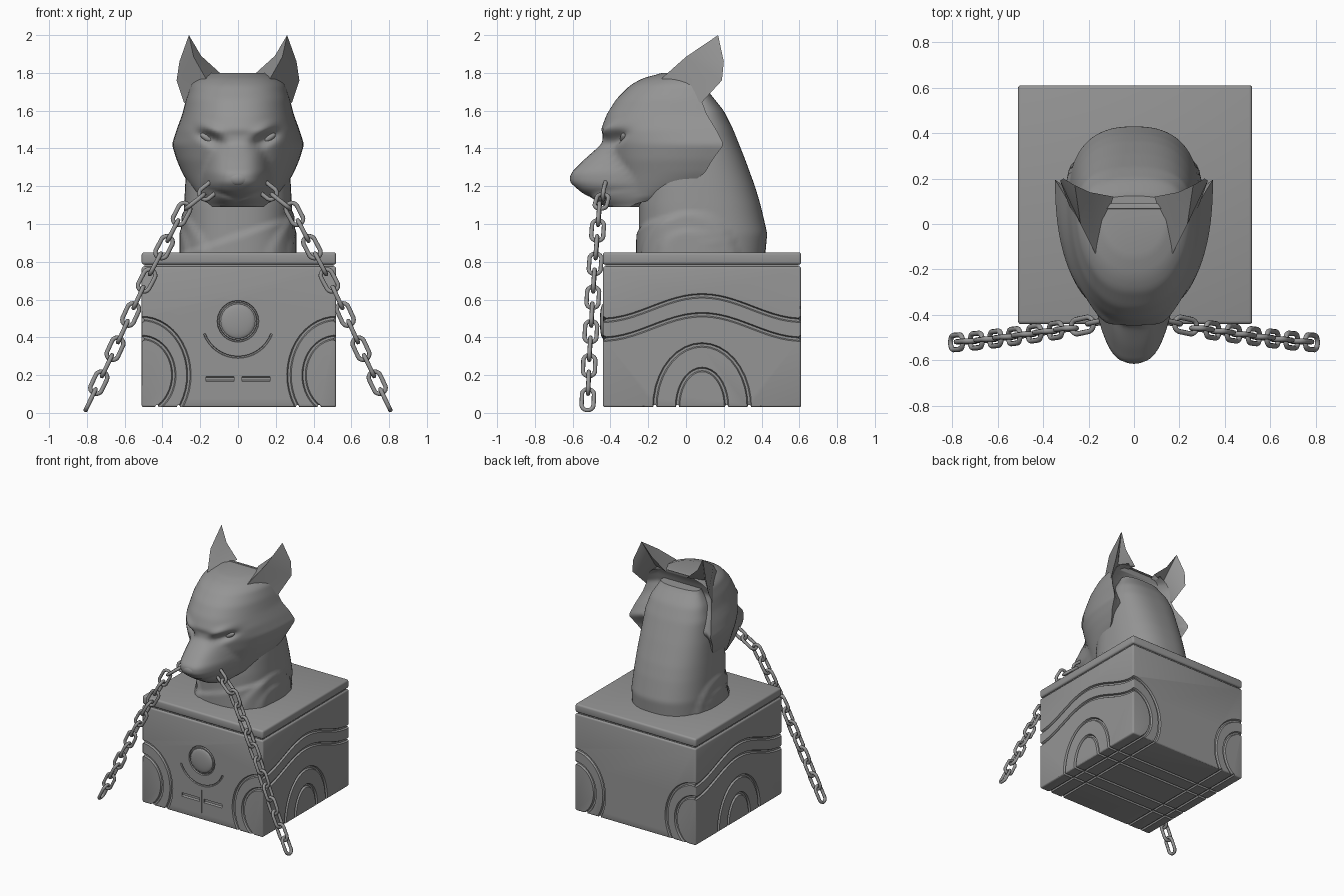
import bpy, bmesh, math
from mathutils import Vector, Matrix

if "Cube" in bpy.data.objects:
    bpy.data.objects.remove(bpy.data.objects["Cube"])

stone = bpy.data.materials.new("grey_stone")
stone.use_nodes = True
stone.diffuse_color = (0.3, 0.3, 0.3, 1)
stone.node_tree.nodes["Principled BSDF"].inputs["Base Color"].default_value = (0.3, 0.3, 0.3, 1)


def finish(name, bm, angle=40):
    bmesh.ops.recalc_face_normals(bm, faces=bm.faces)
    mesh = bpy.data.meshes.new(name)
    bm.to_mesh(mesh)
    bm.free()
    mesh.materials.append(stone)
    ob = bpy.data.objects.new(name, mesh)
    bpy.context.collection.objects.link(ob)
    smooth(ob, angle)
    return ob


def smooth(ob, angle):
    bpy.ops.object.select_all(action='DESELECT')
    ob.select_set(True)
    bpy.context.view_layer.objects.active = ob
    bpy.ops.object.shade_smooth_by_angle(angle=math.radians(angle))


def skin(bm, rings, closed=False):
    """Quads between rings of points, capped or joined end to end."""
    rows = [[bm.verts.new(p) for p in ring] for ring in rings]
    n = len(rows[0])
    for a, b in zip(rows, rows[1:] + (rows[:1] if closed else [])):
        for i in range(n):
            bm.faces.new((a[i], a[(i + 1) % n], b[(i + 1) % n], b[i]))
    if not closed:
        bm.faces.new(rows[0])
        bm.faces.new(rows[-1])


def sample(table, z, soft=0.012):
    """Softened linear lookup in rows that start with a height."""
    def at(h):
        h = min(max(h, table[0][0]), table[-1][0])
        for lo, hi in zip(table, table[1:]):
            if h <= hi[0]:
                t = (h - lo[0]) / (hi[0] - lo[0])
                return [p + (q - p) * t for p, q in zip(lo[1:], hi[1:])]
    return [sum(v) / 3 for v in zip(at(z - soft), at(z), at(z + soft))]


def step(value, width=0.025):
    t = min(max(value / width + 0.5, 0), 1)
    return t * t * (3 - 2 * t)


def spow(v, e):
    return math.copysign(abs(v) ** e, v)


def span(a, b, n):
    return [a + (b - a) * i / n for i in range(n + 1)]


# --- Plinth: body, recessed seam and lid ---
MID = Vector((0.005, 0.085))
HALF = Vector((0.515, 0.525))


def block(name, z0, z1, inset, bevel):
    bm = bmesh.new()
    bmesh.ops.create_cube(bm, size=1)
    for v in bm.verts:
        v.co = (MID.x + v.co.x * 2 * (HALF.x - inset), MID.y + v.co.y * 2 * (HALF.y - inset),
                z0 + (v.co.z + 0.5) * (z1 - z0))
    bmesh.ops.bevel(bm, geom=bm.edges[:], offset=bevel, segments=3, profile=0.5, affect='EDGES')
    return finish(name, bm, 30)


body = block("plinth_body", 0.03, 0.775, 0, 0.012)
block("plinth_seam", 0.7, 0.82, 0.014, 0.002)
block("plinth_lid", 0.785, 0.85, 0, 0.014)


def groove(points, normal, half=0.012, depth=0.013, closed=False):
    """Cuts a tapered channel along a path on a plinth face."""
    pts, n = [Vector(p) for p in points], Vector(normal)
    rings = []
    for i, p in enumerate(pts):
        if closed:
            tan = pts[(i + 1) % len(pts)] - pts[i - 1]
        else:
            tan = pts[min(i + 1, len(pts) - 1)] - pts[max(i - 1, 0)]
        side = tan.normalized().cross(n) * half
        up, down = n * 0.02, n * -depth
        rings.append((p - side * 1.8 + up, p + side * 1.8 + up,
                      p + side * 0.5 + down, p - side * 0.5 + down))
    bm = bmesh.new()
    skin(bm, rings, closed)
    cutter = finish("cutter", bm)
    cutter.hide_render = True
    bpy.context.view_layer.objects.active = body
    mod = body.modifiers.new("groove", 'BOOLEAN')
    mod.operation, mod.solver, mod.object = 'DIFFERENCE', 'EXACT', cutter
    bpy.ops.object.modifier_apply(modifier=mod.name)
    bpy.data.objects.remove(cutter)


for s in (-1, 1):
    x, y = MID.x + s * HALF.x, MID.y + s * HALF.y
    # waves and arches on the left and right faces
    for base in (0.39, 0.49):
        groove([(x, u, base + 0.065 * (1 + math.cos(math.pi * (u - MID.y) / 0.53)))
                for u in span(-0.47, 0.64, 24)], (s, 0, 0))
    for a, b in ((0.25, 0.33), (0.13, 0.2)):
        groove([(x, MID.y - a * math.cos(t), 0.03 + b * math.sin(t))
                for t in span(-0.2, math.pi + 0.2, 20)], (s, 0, 0))
        # matching channels under the plinth
        groove([(-0.56, MID.y + s * a, 0.03), (0.56, MID.y + s * a, 0.03)], (0, 0, -1), 0.01)
    # rounded corner bands on the front and back faces
    for a, b in ((0.25, 0.3), (0.17, 0.2)):
        for c in (-1, 1):
            groove([(MID.x + c * (0.515 - a * math.cos(t)), y, 0.2 + b * math.sin(t))
                    for t in span(1.75, -1.13, 20)], (0, s, 0))
    for u in (0.315, 0.43):
        groove([(s * u, -0.5, 0.03), (s * u, 0.66, 0.03)], (0, 0, -1), 0.01, 0.011)

# front ornament: ring, arc, bars and boss
front = MID.y - HALF.y
groove([(0.105 * math.cos(t), front, 0.485 + 0.105 * math.sin(t)) for t in span(0, 6.02, 23)],
       (0, -1, 0), 0.006, 0.011, True)
groove([(0.19 * math.cos(t), front, 0.485 + 0.19 * math.sin(t)) for t in span(3.5, 5.92, 16)],
       (0, -1, 0), 0.007, 0.008)
for s in (-1, 1):
    groove([(s * 0.02, front, 0.18), (s * 0.17, front, 0.18)], (0, -1, 0), 0.014, 0.012)
groove([(0, front, 0.08), (0, front, 0.26)], (0, -1, 0), 0.004, 0.007)
smooth(body, 30)


def ellipsoid(name, place, size, tilt=0):
    bm = bmesh.new()
    bmesh.ops.create_uvsphere(bm, u_segments=20, v_segments=12, radius=1)
    bm.transform(Matrix.Translation(place) @ Matrix.Rotation(tilt, 4, 'Y') @ Matrix.Diagonal((*size, 1)))
    finish(name, bm)


ellipsoid("front_boss", (0, front, 0.485), (0.092, 0.016, 0.092))

# --- Neck: height, front, back, half width ---
NECK = ((0.84, -0.25, 0.42, 0.29), (0.95, -0.25, 0.43, 0.29), (1.1, -0.25, 0.395, 0.285),
        (1.2, -0.24, 0.365, 0.28), (1.35, -0.2, 0.31, 0.27), (1.5, -0.1, 0.25, 0.25),
        (1.6, -0.05, 0.2, 0.22), (1.7, 0, 0.12, 0.16))
rings = []
for z in span(0.84, 1.7, 56):
    f, b, w = sample(NECK, z)
    ring = []
    for i in range(72):
        t = math.tau * i / 72
        x, y = w * spow(math.cos(t), 0.8), (b - f) / 2 * spow(math.sin(t), 0.8)
        d = math.hypot(y + (f + b) / 2 - 0.02, z - 0.82)
        # layered shoulder arches and a slanted fold at the throat
        k = 1 + 0.04 * step(0.24 - d) + 0.03 * step(0.15 - d)
        k += 0.04 * step(0.94 + 0.35 * x - z) * step(-0.15 - y, 0.1)
        ring.append((x * k, (f + b) / 2 + y * k, z))
    rings.append(ring)
bm = bmesh.new()
skin(bm, rings)
finish("neck", bm)

# --- Head: height, skull front, muzzle front, back edge, half width ---
HEAD = ((1.09, -0.3, -0.42, -0.2, 0.13), (1.13, -0.34, -0.5, -0.18, 0.19),
        (1.18, -0.36, -0.57, -0.05, 0.235), (1.22, -0.37, -0.61, 0.03, 0.265),
        (1.27, -0.38, -0.61, 0.1, 0.295), (1.34, -0.4, -0.54, 0.14, 0.325),
        (1.42, -0.42, -0.45, 0.2, 0.35), (1.5, -0.45, -0.4, 0.16, 0.325),
        (1.58, -0.42, -0.3, 0.11, 0.295), (1.66, -0.37, 0, 0.08, 0.275),
        (1.74, -0.29, 0, 0.1, 0.25), (1.785, -0.2, 0, 0.11, 0.2), (1.8, -0.1, 0, 0.12, 0.13))
SLANT = math.radians(30)


def face_y(x, z):
    skull, muzzle, back, w = sample(HEAD, z)
    r = min(abs(x) / w, 1)
    y = back - (back - skull) * (1 - r ** 2.3) ** (1 / 2.3)
    m = muzzle + 0.17 * (abs(x) / 0.15) ** 3
    h = max(0.04 - abs(y - m), 0) / 0.04
    y = min(y, m) - h * h * 0.01
    # slanted eye socket under a brow ridge
    dx, dz = abs(x) - 0.155, z - 1.455
    u = dx * math.cos(SLANT) + dz * math.sin(SLANT)
    v = dz * math.cos(SLANT) - dx * math.sin(SLANT)
    along = math.exp(-(u / 0.07) ** 2)
    y += along * (0.05 * math.exp(-(v / 0.028) ** 2) - 0.018 * math.exp(-((v - 0.05) / 0.025) ** 2))
    # mouth line
    return y + 0.016 * math.exp(-((z - 1.135 - 0.3 * abs(x)) / 0.014) ** 2) * step(0.17 - abs(x), 0.06)


rings = []
for z in span(1.09, 1.8, 66):
    skull, muzzle, back, w = sample(HEAD, z)
    xs = [w * math.sin(t) for t in span(-math.pi / 2, math.pi / 2, 48)]
    rings.append([(x, face_y(x, z), z) for x in xs] +
                 [(0.8 * w, back - 0.05, z), (-0.8 * w, back - 0.05, z)])
rings.append([(x * 0.97, 0.09 if y < 0.09 else y, z - 0.004) for x, y, z in rings[-1]])
bm = bmesh.new()
skin(bm, rings)
finish("head", bm, 50)
ellipsoid("nose", (0, -0.583, 1.24), (0.06, 0.032, 0.038))

# --- Ears and eyes ---
EAR = dict(tip=(0.26, 0.17, 2.0), out_a=(0.31, 0.2, 1.86), out_b=(0.325, 0.19, 1.76),
           out_c=(0.285, 0.08, 1.64), root=(0.17, -0.13, 1.77), ridge=(0.235, 0, 1.885),
           in_a=(0.195, 0.14, 1.89), in_b=(0.09, 0.12, 1.795), cup=(0.21, 0.07, 1.79))
FACES = ("tip out_a ridge", "out_a out_b ridge", "out_b root ridge", "out_b out_c root",
         "tip ridge in_a", "in_a ridge root in_b", "tip out_a cup", "out_a out_b cup",
         "out_b out_c cup", "tip in_a cup", "in_a in_b cup", "out_c root in_b cup")
for s, side in ((1, "left"), (-1, "right")):
    bm = bmesh.new()
    verts = {k: bm.verts.new((s * p[0], p[1], p[2])) for k, p in EAR.items()}
    for names in FACES:
        bm.faces.new([verts[k] for k in names.split()])
    finish(side + "_ear", bm, 50)
    ellipsoid(side + "_eye", (s * 0.155, face_y(0.155, 1.45) + 0.008, 1.452),
              (0.05, 0.02, 0.02), -s * SLANT)

# --- Chains hanging from the jaw ---
PATH = [Vector(p) for p in ((0.15, -0.43, 1.18), (0.29, -0.46, 1.07), (0.5, -0.49, 0.67),
                            (0.66, -0.51, 0.32), (0.78, -0.52, 0.07))]


def along_path(dist):
    for a, b in zip(PATH, PATH[1:]):
        seg = (b - a).length
        if dist <= seg or b is PATH[-1]:
            return a.lerp(b, min(dist / seg, 1)), (b - a).normalized()
        dist -= seg


total = sum((b - a).length for a, b in zip(PATH, PATH[1:]))
LINKS = 13
for s, side in ((1, "left"), (-1, "right")):
    bm = bmesh.new()
    for i in range(LINKS + 1):
        mid, tan = along_path(total * i / LINKS)
        wide = (Vector((0, 1, 0)) - tan * tan.y).normalized()
        flat = tan.cross(wide)
        if (LINKS - i) % 2:
            wide, flat = flat, wide
        link = []
        for j in range(20):
            t = math.tau * (j + 0.5) / 20
            out = tan * math.cos(t) + wide * math.sin(t)
            centre = mid + out * 0.032 + tan * math.copysign(0.03, math.cos(t))
            link.append([centre + (out * math.cos(q) + flat * math.sin(q)) * 0.0115
                         for q in span(0, math.tau * 7 / 8, 7)])
        skin(bm, [[(s * p.x, p.y, p.z) for p in ring] for ring in link], True)
    finish(side + "_chain", bm, 60)
